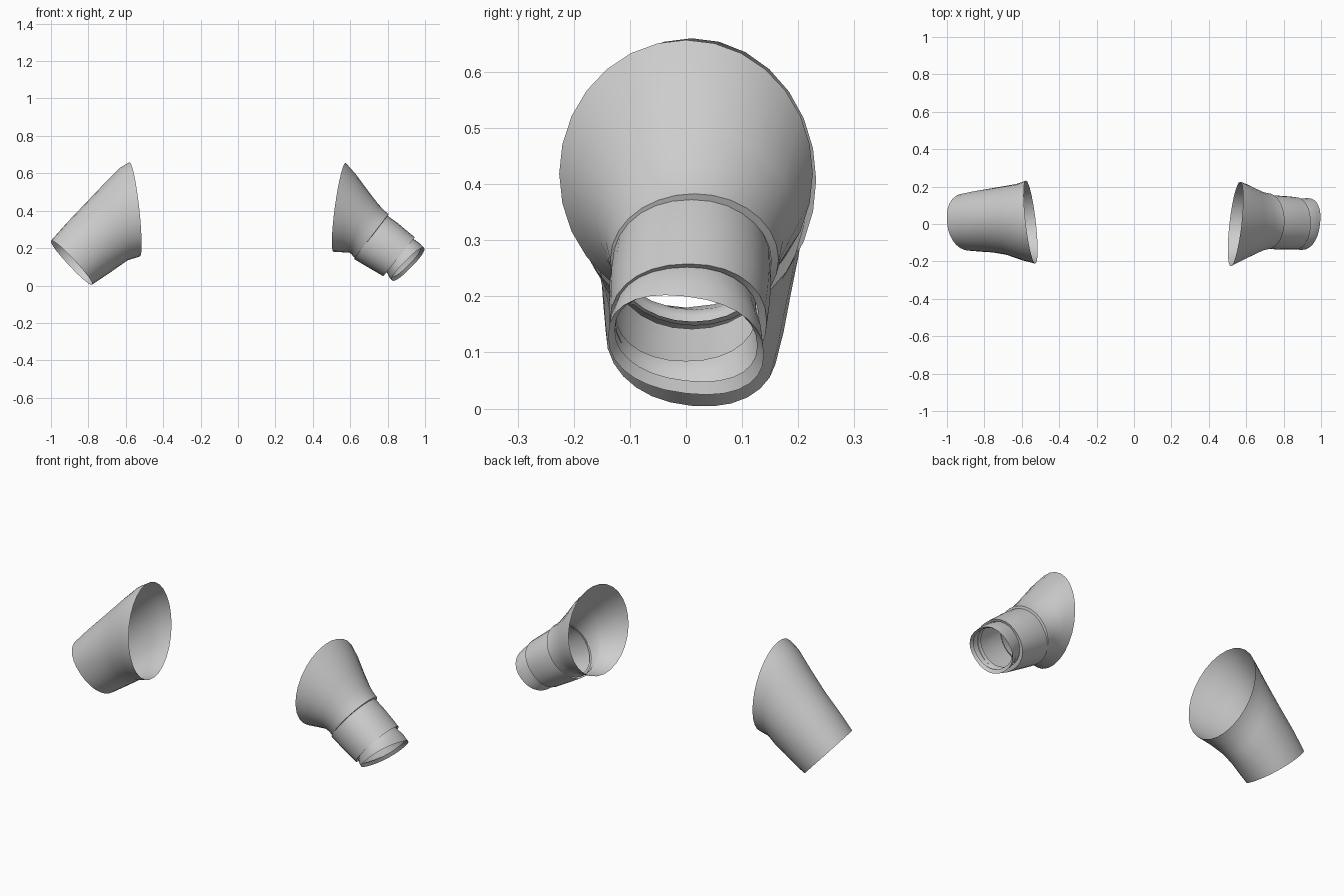
import bpy, math

cube = bpy.data.objects.get("Cube")
if cube:
    bpy.data.objects.remove(cube, do_unlink=True)

SIDES = 28

cloth = bpy.data.materials.new("light grey cloth")
cloth.use_nodes = True
cloth.diffuse_color = (0.62, 0.62, 0.62, 1)
cloth.node_tree.nodes["Principled BSDF"].inputs["Base Color"].default_value = (0.62, 0.62, 0.62, 1)


def ring(top, bottom, half_width, y_mid=0.0, shift=(0, 0), square=1.0):
    """Tilted oval through a top and a bottom point; shift skews its back edge."""
    points = []
    for i in range(SIDES):
        a = 2 * math.pi * i / SIDES
        c, s = math.cos(a), math.sin(a)
        c = math.copysign(abs(c) ** square, c)
        s = math.copysign(abs(s) ** square, s)
        x, z = [(t + b) / 2 + (t - b) / 2 * c + k * s
                for t, b, k in zip(top, bottom, shift)]
        points.append((x, y_mid + half_width * s, z))
    return points


def loft(name, rings, outward):
    """Open cloth tube through a list of rings."""
    verts = [p for r in rings for p in r]
    faces = []
    for k in range(len(rings) - 1):
        for i in range(SIDES):
            j = (i + 1) % SIDES
            a, b = k * SIDES, (k + 1) * SIDES
            face = (a + i, a + j, b + j, b + i)
            faces.append(face if outward else face[::-1])
    mesh = bpy.data.meshes.new(name)
    mesh.from_pydata(verts, [], faces)
    mesh.materials.append(cloth)
    obj = bpy.data.objects.new(name, mesh)
    bpy.context.collection.objects.link(obj)
    bpy.ops.object.select_all(action="DESELECT")
    bpy.context.view_layer.objects.active = obj
    obj.select_set(True)
    bpy.ops.object.shade_smooth_by_angle(angle=math.radians(40))
    return obj


# Plain wide sleeve on the right
loft("right_sleeve", [
    ring((-.58, .66), (-.525, .155), .222, .01, (-.025, 0)),
    ring((-.63, .63), (-.59, .135), .205, .01, (-.015, 0)),
    ring((-.72, .54), (-.64, .10), .185, .02),
    ring((-.82, .435), (-.69, .065), .172, .02),
    ring((-.92, .33), (-.735, .035), .163, .015, (-.01, -.01), .95),
    ring((-1, .24), (-.78, .005), .153, .01, (-.014, -.014), .92),
], False)

# Flared upper part of the left sleeve, with a rounded lower hem
loft("left_upper_sleeve", [
    ring((.575, .657), (.51, .18), .226, 0, (.025, 0)),
    ring((.63, .595), (.555, .178), .203, .008, (.015, 0)),
    ring((.70, .50), (.595, .176), .175, .015),
    ring((.75, .435), (.61, .165), .158, .015),
    ring((.785, .398), (.616, .155), .153, .015),
    ring((.805, .383), (.625, .148), .150, .015),
    ring((.80, .372), (.635, .155), .140, .012),
], True)

# Middle tube with a turned-in end
loft("left_lower_sleeve", [
    ring((.795, .376), (.62, .142), .141, .01, (0, 0), .95),
    ring((.85, .337), (.67, .112), .144, .008, (0, 0), .95),
    ring((.90, .295), (.725, .08), .143, .006, (0, 0), .93),
    ring((.945, .258), (.777, .05), .140, .004, (0, 0), .92),
    ring((.935, .252), (.79, .066), .128, .002, (0, 0), .92),
], True)

# Flared cuff emerging from the tube
loft("left_cuff", [
    ring((.915, .262), (.775, .085), .126, 0, (0, 0), .92),
    ring((.94, .248), (.798, .067), .128, 0, (.005, -.005), .9),
    ring((.972, .225), (.81, .042), .136, 0, (.01, -.01), .88),
    ring((.995, .2), (.825, .027), .139, 0, (.016, -.016), .88),
    ring((.975, .203), (.825, .05), .127, 0, (.014, -.014), .9),
], True)
